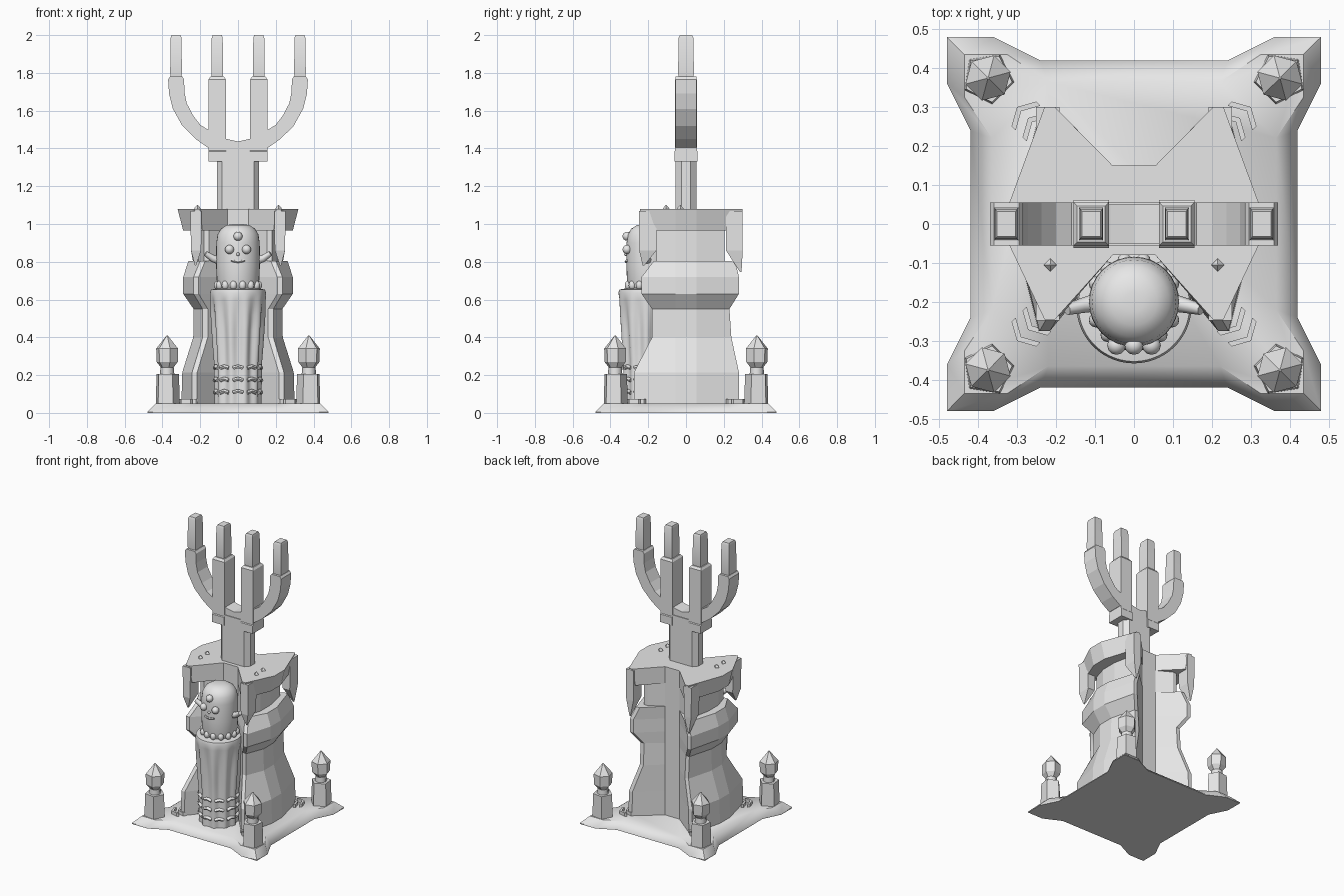
import bpy, bmesh, math
from math import sin, cos, pi
from mathutils import Vector

cube = bpy.data.objects.get("Cube")
if cube:
    bpy.data.objects.remove(cube, do_unlink=True)

stone = bpy.data.materials.new("grey stone")
stone.use_nodes = True
stone.diffuse_color = (0.8, 0.8, 0.8, 1)
stone.node_tree.nodes["Principled BSDF"].inputs["Base Color"].default_value = (0.8, 0.8, 0.8, 1)


def finish(name, bm, smooth=None):
    bmesh.ops.recalc_face_normals(bm, faces=bm.faces)
    mesh = bpy.data.meshes.new(name)
    bm.to_mesh(mesh)
    bm.free()
    mesh.materials.append(stone)
    ob = bpy.data.objects.new(name, mesh)
    bpy.context.collection.objects.link(ob)
    if smooth:
        bpy.ops.object.select_all(action='DESELECT')
        ob.select_set(True)
        bpy.context.view_layer.objects.active = ob
        bpy.ops.object.shade_smooth_by_angle(angle=math.radians(smooth))
    return ob


def loft(name, rings, smooth=None):
    """Skin equal-length rings of 3D points and cap both ends."""
    bm = bmesh.new()
    vs = [[bm.verts.new(p) for p in ring] for ring in rings]
    for a, b in zip(vs, vs[1:]):
        for i in range(len(a)):
            j = (i + 1) % len(a)
            bm.faces.new((a[i], a[j], b[j], b[i]))
    bm.faces.new(vs[0])
    bm.faces.new(vs[-1])
    return finish(name, bm, smooth)


def lift(outline, z):
    return [(x, y, z) for x, y in outline]


def rect(x, y, hx, hy, z):
    return lift([(x - hx, y - hy), (x + hx, y - hy), (x + hx, y + hy), (x - hx, y + hy)], z)


def ring(x, y, r, z, n, turn=0.0):
    return [(x + r * cos(turn + 2 * pi * i / n), y + r * sin(turn + 2 * pi * i / n), z) for i in range(n)]


def lathe(name, x, y, profile, n, turn=0.0, smooth=None):
    return loft(name, [ring(x, y, r, z, n, turn) for r, z in profile], smooth)


def ball(name, p, r, stretch=1.0):
    bm = bmesh.new()
    bmesh.ops.create_uvsphere(bm, u_segments=12, v_segments=8, radius=r)
    for v in bm.verts:
        v.co.z *= stretch
        v.co += Vector(p)
    return finish(name, bm, 60)


def tube(name, pts, r0, r1, n=8):
    """Tapered round bar through points."""
    rings = []
    for i, p in enumerate(pts):
        d = Vector(pts[min(i + 1, len(pts) - 1)]) - Vector(pts[max(i - 1, 0)])
        q = d.to_track_quat('Z', 'Y')
        r = r0 + (r1 - r0) * i / (len(pts) - 1)
        rings.append([Vector(p) + q @ Vector(c) for c in ring(0, 0, r, 0, n)])
    return loft(name, rings, 60)


# Flared square plinth
def plinth(corner, near, mid, side):
    quarter = [(corner, mid), (corner, corner), (mid, corner), (near, side), (-near, side), (-mid, corner)]
    quarter = [(side, near), (corner, mid), (corner, corner), (mid, corner), (near, side)]
    out = []
    for k in range(4):
        c, s = round(cos(k * pi / 2)), round(sin(k * pi / 2))
        out += [(c * x - s * y, s * x + c * y) for x, y in quarter]
    return out


loft("plinth", [lift(plinth(.48, .24, .36, .42), 0), lift(plinth(.48, .24, .36, .42), .006),
                lift(plinth(.435, .22, .325, .365), .05)], 40)

# Corner posts with bud finials, and floor chevrons
for sx in (-1, 1):
    for sy in (-1, 1):
        x, y = .375 * sx, .375 * sy
        turn = math.atan2(sy, sx)
        lathe("corner_post", x, y, [(.068, .04), (.063, .205)], 5, turn)
        lathe("post_neck", x, y, [(.038, .2), (.036, .24)], 8, 0, 50)
        lathe("post_bud", x, y, [(.022, .225), (.058, .27), (.06, .34), (.003, .41)], 6, turn)
        for d in (.385, .425):
            u, w = Vector((sx, sy, 0)).normalized(), Vector((-sy, sx, 0)).normalized()
            shape = [u * (d - .025) + w * .045, u * d, u * (d - .025) - w * .045,
                     u * (d - .04) - w * .045, u * (d - .015), u * (d - .04) + w * .045]
            loft("floor_chevron", [[(p.x, p.y, z) for p in shape] for z in (.045, .073)])


# Notched tower: the same plan is scaled up and down the height
def plan(side, cx, fy, by, nf=.08, nb=.15):
    half = [(.055, -nf), (cx - .012, -fy), (cx + .015, -fy), (side, -.055),
            (side, .055), (cx + .015, by), (cx - .012, by), (.055, nb)]
    return half + [(-x, y) for x, y in reversed(half)]


LEVELS = [(.04, .3, .23, .275, .28), (.215, .295, .228, .275, .28), (.4, .237, .172, .18, .24),
          (.55, .235, .172, .18, .23), (.63, .29, .22, .235, .28), (.72, .29, .22, .235, .28),
          (.805, .262, .185, .17, .26)]
loft("tower", [lift(plan(s, c, f, b), z) for z, s, c, f, b in LEVELS])
loft("tower_neck", [lift(plan(.21, .165, .155, .205), z) for z in (.79, .98)])
loft("crown_slab", [lift(plan(.29, .2, .235, .285), .965), lift(plan(.32, .215, .245, .3), 1.08)])

# Hanging fangs and studs on the crown
for sx in (-1, 1):
    for y0, y1, tip, ty in ((-.157, -.248, .78, -.225), (.212, .3, .745, .29)):
        ym, hy = (y0 + y1) / 2, abs(y1 - y0) / 2
        loft("hanging_fang", [rect(.222 * sx, ym, .03, hy, 1.07), rect(.222 * sx, ym, .027, hy, .86),
                              rect(.225 * sx, ty, .003, .004, tip)])
    for y in (-.105, -.03):
        lathe("crown_stud", .215 * sx, y, [(.018, 1.07), (.016, 1.085), (.002, 1.1)], 4)

# Stem with chamfered corners
stem = [(.112, -.025), (.085, -.055), (-.085, -.055), (-.112, -.025),
        (-.112, .025), (-.085, .055), (.085, .055), (.112, .025)]
loft("stem", [lift(stem, .9), lift(stem, 1.4)])


# Branches and candles
def candle(x):
    loft("candle", [rect(x, 0, .027, .038, 1.76), rect(x, 0, .031, .042, 1.8),
                    rect(x, 0, .029, .039, 1.985), rect(x, 0, .024, .032, 2.0)], 30)


for s in (-1, 1):
    loft("inner_branch", [rect(.11 * s, 0, .046, .062, 1.33), rect(.11 * s, 0, .046, .062, 1.385),
                          rect(.11 * s, 0, .046, .057, 1.39), rect(.11 * s, 0, .046, .057, 1.765),
                          rect(.11 * s, 0, .036, .046, 1.78)])
    candle(.11 * s)
    candle(.328 * s)
    curve = [(.12, 1.42, .12, 1.53), (.16, 1.405, .16, 1.5), (.225, 1.45, .2, 1.525), (.295, 1.52, .238, 1.575),
             (.345, 1.61, .272, 1.64), (.365, 1.69, .284, 1.7), (.37, 1.765, .285, 1.765), (.36, 1.78, .295, 1.78)]
    loft("outer_branch", [[(s * xo, -.055, zo), (s * xo, .055, zo), (s * xi, .055, zi), (s * xi, -.055, zi)]
                          for xo, zo, xi, zi in curve])
web = [(-.1, 1.34), (.1, 1.34), (.1, 1.465), (.06, 1.45), (0, 1.437), (-.06, 1.45), (-.1, 1.465)]
loft("branch_bridge", [[(x, y, z) for x, z in web] for y in (-.05, .05)])

# Idol: fluted skirt
CY = -.21


def fluted(r, z, depth, n=80):
    pts = []
    for i in range(n):
        a = 2 * pi * i / n
        q = r * (1 + depth * cos(10 * a))
        pts.append((q * cos(a), CY + q * sin(a), z))
    return pts


SKIRT = [(.118, .04, .05), (.118, .12, .06), (.12, .28, .07), (.125, .36, .08), (.13, .44, .08),
         (.137, .52, .06), (.144, .6, .02), (.148, .635, 0), (.143, .653, 0), (.1, .66, 0)]
loft("idol_skirt", [fluted(r, z, d) for r, z, d in SKIRT], 50)

# Ladder-like ribs around the skirt foot
for z in (.11, .175, .24):
    for k in range(10):
        a = 2 * pi * (k + .5) / 10
        arc = [(.124 * cos(a + t), CY + .124 * sin(a + t), z + .006 * cos(t * 9)) for t in (-.22, 0, .22)]
        tube("skirt_rib", arc, .011, .011, 6)

# Idol: domed head with a scalloped hem
HY = -.2
lathe("idol_head", 0, HY, [(.1, .64), (.112, .69), (.116, .78), (.115, .9), (.108, .945),
                           (.09, .975), (.06, .994), (.025, 1.0)], 32, 0, 50)
for k in range(14):
    a = 2 * pi * k / 14
    ball("hem_scallop", (.108 * cos(a), HY + .108 * sin(a), .675), .019, 1.3)

# Idol: face and stub arms
for s in (-1, 1):
    ball("eye", (.045 * s, HY - .112, .865), .024)
    tube("stub_arm", [(.09 * s, HY, .805), (.135 * s, HY - .01, .818), (.172 * s, HY - .02, .845)], .024, .014)
ball("brow_jewel", (0, HY - .112, .935), .024)
ball("nose", (0, HY - .118, .84), .009)
tube("smile", [(x, HY - math.sqrt(.0138 - x * x), .8 + 6 * x * x) for x in (-.035, -.018, 0, .018, .035)], .007, .007, 6)
